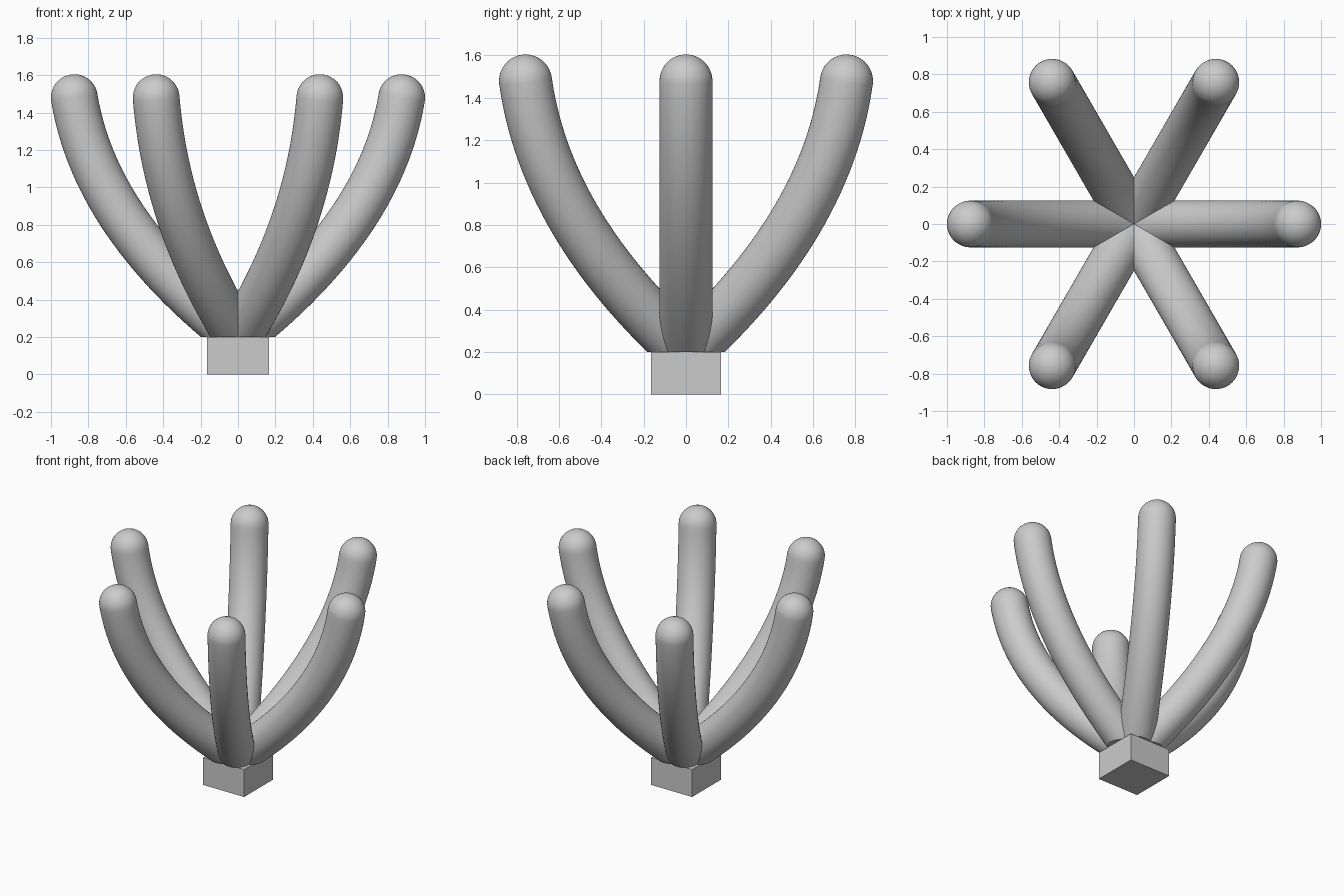
import bpy, bmesh, math
from mathutils import Vector, Matrix

if "Cube" in bpy.data.objects:
    bpy.data.objects.remove(bpy.data.objects["Cube"])

R, SIDES, STEPS = 0.125, 48, 28
START, CTRL, END = Vector((0, 0, 0.2)), Vector((0.765, 0, 0.8)), Vector((0.875, 0, 1.48))


def arm_rings():
    """(centre, tangent, radius) along the arm: straight root, bend, round tip."""
    first = (CTRL - START).normalized()
    last = (END - CTRL).normalized()
    rings = [(START - first * 0.4, first, R)]
    for i in range(STEPS + 1):
        t = i / STEPS
        p = START * (1 - t) ** 2 + CTRL * 2 * t * (1 - t) + END * t * t
        d = ((CTRL - START) * (1 - t) + (END - CTRL) * t).normalized()
        rings.append((p, d, R))
    for i in range(1, 10):
        a = i / 10 * math.pi / 2
        rings.append((END + last * R * math.sin(a), last, R * math.cos(a)))
    return rings, END + last * R


def add_arm(target, angle):
    bm = bmesh.new()
    rings, tip = arm_rings()
    side = Vector((0, 1, 0))
    loops = []
    for p, d, r in rings:
        up = d.cross(side)
        loops.append([bm.verts.new(p + r * (side * math.cos(a) + up * math.sin(a)))
                      for a in (2 * math.pi * k / SIDES for k in range(SIDES))])
    for a, b in zip(loops, loops[1:]):
        for k in range(SIDES):
            n = (k + 1) % SIDES
            bm.faces.new((a[k], a[n], b[n], b[k]))
    top = bm.verts.new(tip)
    for k in range(SIDES):
        bm.faces.new((loops[-1][k], loops[-1][(k + 1) % SIDES], top))

    def cut(co, no):
        res = bmesh.ops.bisect_plane(bm, geom=bm.verts[:] + bm.edges[:] + bm.faces[:],
                                     plane_co=co, plane_no=no, clear_outer=True)
        return [e for e in res["geom_cut"] if isinstance(e, bmesh.types.BMEdge)]

    # flat underside, then trim to a 60 degree wedge so neighbours meet cleanly
    bmesh.ops.edgeloop_fill(bm, edges=cut(START, (0, 0, -1)))
    for s in (1, -1):
        cut((0, 0, 0), (-0.5, s * math.cos(math.pi / 6), 0))
    bm.transform(Matrix.Rotation(angle, 4, 'Z'))
    part = bpy.data.meshes.new("arm_part")
    bm.to_mesh(part)
    bm.free()
    target.from_mesh(part)
    bpy.data.meshes.remove(part)


def finish(bm, name):
    bmesh.ops.recalc_face_normals(bm, faces=bm.faces[:])
    mesh = bpy.data.meshes.new(name)
    bm.to_mesh(mesh)
    bm.free()
    obj = bpy.data.objects.new(name, mesh)
    bpy.context.collection.objects.link(obj)
    return obj


# Six curved arms welded along their seams
bm = bmesh.new()
for k in range(6):
    add_arm(bm, k * math.pi / 3)
bmesh.ops.remove_doubles(bm, verts=bm.verts[:], dist=0.0005)
arms = finish(bm, "curved_arms")
bpy.context.view_layer.objects.active = arms
arms.select_set(True)
bpy.ops.object.shade_smooth_by_angle(angle=math.radians(30))

# Square base block
bm = bmesh.new()
bmesh.ops.create_cube(bm, size=1, matrix=Matrix.Translation((0, 0, 0.1))
                      @ Matrix.Diagonal((0.33, 0.33, 0.2, 1)))
finish(bm, "base_block")
